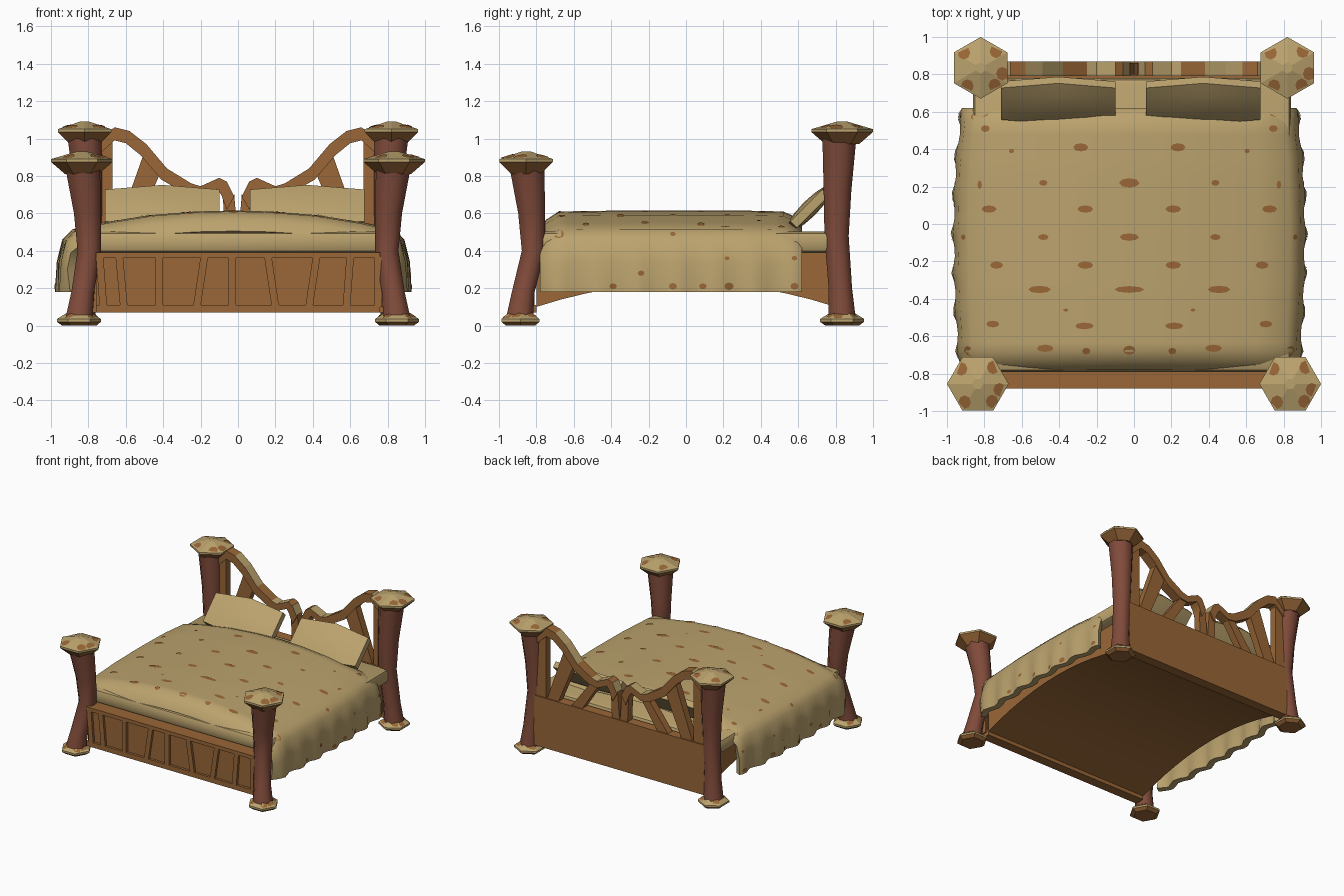
import bpy, bmesh, math
from mathutils import Vector, Matrix
from mathutils.bvhtree import BVHTree

if "Cube" in bpy.data.objects:
    bpy.data.objects.remove(bpy.data.objects["Cube"])


def material(name, rgb):
    m = bpy.data.materials.new(name)
    m.use_nodes = True
    m.diffuse_color = (*rgb, 1)
    m.node_tree.nodes["Principled BSDF"].inputs["Base Color"].default_value = (*rgb, 1)
    return m


CLOTH = material("tan", (0.50, 0.365, 0.155))
WOOD = material("wood brown", (0.32, 0.135, 0.038))
POST = material("red brown", (0.215, 0.07, 0.042))


def finish(name, bm, mats, smooth=None, recalc=True):
    if recalc:
        bmesh.ops.recalc_face_normals(bm, faces=bm.faces[:])
    me = bpy.data.meshes.new(name)
    bm.to_mesh(me)
    bm.free()
    for m in mats:
        me.materials.append(m)
    ob = bpy.data.objects.new(name, me)
    bpy.context.collection.objects.link(ob)
    bpy.ops.object.select_all(action="DESELECT")
    ob.select_set(True)
    bpy.context.view_layer.objects.active = ob
    if smooth:
        bpy.ops.object.shade_smooth_by_angle(angle=math.radians(smooth))
    return ob


def add_prism(bm, outline, axis, a, b):
    """Extrude a 2D outline along x or y between a and b."""
    place = (lambda p, d: (d, p[0], p[1])) if axis == "x" else (lambda p, d: (p[0], d, p[1]))
    lo = [bm.verts.new(place(p, a)) for p in outline]
    hi = [bm.verts.new(place(p, b)) for p in outline]
    faces = [bm.faces.new(lo), bm.faces.new(hi[::-1])]
    n = len(outline)
    for i in range(n):
        faces.append(bm.faces.new((lo[i], lo[(i + 1) % n], hi[(i + 1) % n], hi[i])))
    return faces


def rect(x0, x1, z0, z1):
    return [(x0, z0), (x1, z0), (x1, z1), (x0, z1)]


def loft(bm, rings, sides, turn):
    """Stack polygon rings given as (x, y, z, radius) and cap both ends."""
    loops = []
    for x, y, z, r in rings:
        angs = [turn + math.tau * k / sides for k in range(sides)]
        loops.append([bm.verts.new((x + r * math.cos(t), y + r * math.sin(t), z)) for t in angs])
    for a, b in zip(loops, loops[1:]):
        for k in range(sides):
            n = (k + 1) % sides
            bm.faces.new((a[k], a[n], b[n], b[k]))
    bm.faces.new(loops[0][::-1])
    bm.faces.new(loops[-1])


def spots(name, target, marks, axis):
    """Thin patches laid on the target, each mark (u, v, half width, half height)."""
    tree = BVHTree.FromPolygons([v.co for v in target.data.vertices],
                                [p.vertices for p in target.data.polygons])
    bm = bmesh.new()
    for u, v, w, h, side in marks:
        ring = []
        for k in range(8):
            t = math.tau * k / 8
            p, q = u + w * math.cos(t), v + h * math.sin(t)
            if axis == "z":
                start, ray = Vector((p, q, 3)), Vector((0, 0, -1))
            else:
                start, ray = Vector((3 * side, p, q)), Vector((-side, 0, 0))
            hit = tree.ray_cast(start, ray)[0]
            if hit:
                ring.append(bm.verts.new(hit - ray * 0.004))
        if len(ring) > 2:
            f = bm.faces.new(ring)
            f.normal_update()
            if f.normal.dot(ray) > 0:
                f.normal_flip()
    return finish(name, bm, [WOOD], recalc=False)


# Posts with hexagonal feet and caps
def post(label, s, foot, cap, top, path, turn):
    bm = bmesh.new()
    loft(bm, [(s * x, y, z, r) for x, y, z, r in path], 8, math.pi / 8)
    finish(label + "_post", bm, [POST], 50)
    parts = {
        "_foot": [(*foot, 0, .09), (*foot, .02, .118), (*foot, .035, .118), (*foot, .065, .07)],
        "_cap": [(*cap, top - .12, .09), (*cap, top - .055, .165),
                 (*cap, top - .04, .165), (*cap, top, .03)],
    }
    for part, rings in parts.items():
        bm = bmesh.new()
        loft(bm, [(s * x, y, z, r) for x, y, z, r in rings], 6, turn)
        bmesh.ops.recalc_face_normals(bm, faces=bm.faces[:])
        for f in bm.faces:
            f.material_index = 0 if f.normal.z > -.1 else 1
        ob = finish(label + part, bm, [CLOTH, WOOD])
        cx, cy, r = s * rings[0][0], rings[0][1], rings[1][3] * .73
        marks = []
        for deg in (138, 47, -15, 234, 309):
            t = math.radians(deg)
            marks.append((cx + r * math.cos(t), cy + r * math.sin(t), r * .28, r * .3, 1))
        spots(label + part + "_spots", ob, marks, "z")


for s, side in ((1, "left"), (-1, "right")):
    post("front_" + side, s, (.85, -.885), (.835, -.855), .93,
         [(.85, -.89, .04, .078), (.83, -.87, .18, .066), (.795, -.815, .4, .068),
          (.805, -.825, .6, .078), (.83, -.85, .84, .1)], 0)
    post("back_" + side, s, (.835, .835), (.82, .835), 1.09,
         [(.835, .835, .04, .078), (.82, .825, .2, .068), (.795, .805, .48, .07),
          (.8, .81, .72, .08), (.82, .82, 1.0, .098)], math.pi / 6)

# Bed frame with an arched underside
bm = bmesh.new()
arch = [(.8 - 1.6 * i / 12, .1 + .13 * (1 - abs(1 - i / 6) ** 2)) for i in range(13)]
add_prism(bm, [(-.8, .39), (.8, .39)] + arch, "x", -.76, .76)
finish("bed_frame", bm, [WOOD])

# Footboard: sunken panel, rails and uneven stiles
bm = bmesh.new()
add_prism(bm, rect(-.76, .76, .075, .385), "y", -.86, -.81)
add_prism(bm, rect(-.76, .76, .07, .11), "y", -.88, -.8)
add_prism(bm, rect(-.76, .76, .36, .39), "y", -.88, -.8)
for t, b in ((-.74, -.72), (-.635, -.61), (-.42, -.42), (-.18, -.22), (-.03, -.03),
             (.16, .2), (.42, .38), (.6, .58), (.75, .75)):
    add_prism(bm, [(b - .02, .1), (b + .02, .1), (t + .02, .37), (t - .02, .37)], "y", -.88, -.82)
finish("footboard", bm, [WOOD])

# Headboard: solid base, sweeping top rail and fanned struts
bm = bmesh.new()
add_prism(bm, rect(-.78, .78, .07, .48), "y", .79, .87)
upper = [(.76, .98), (.66, 1.06), (.58, 1.04), (.49, .97), (.38, .84), (.25, .76),
         (.2, .745), (.1, .79), (.06, .77), (.02, .69)]
lower = [(.76, .9), (.66, .99), (.6, .975), (.52, .91), (.41, .78), (.27, .70),
         (.2, .69), (.11, .73), (.09, .7), (.06, .62)]
struts = [((.67, .45), (.78, .45), (.76, .97), (.67, 1.0)),
          ((.57, .45), (.67, .45), (.5, .93), (.41, .83)),
          ((.36, .45), (.46, .45), (.25, .73), (.19, .71)),
          ((.0, .45), (.07, .45), (.08, .68), (.02, .7))]
for s in (1, -1):
    for i in range(len(upper) - 1):
        quad = [upper[i], upper[i + 1], lower[i + 1], lower[i]]
        sides = add_prism(bm, [(s * x, z) for x, z in quad], "y", .79, .87)
        if i % 3 != 1:
            sides[2].material_index = 1
    for strut in struts:
        add_prism(bm, [(s * x, z) for x, z in strut], "y", .8, .86)
finish("headboard", bm, [WOOD, CLOTH])

# Mattress
bm = bmesh.new()
bmesh.ops.create_cube(bm, size=1, matrix=Matrix.Translation((-.01, -.005, .445))
                      @ Matrix.Diagonal((1.7, 1.57, .115, 1)))
bmesh.ops.bevel(bm, geom=bm.edges[:], offset=.035, segments=2, affect="EDGES", profile=.5)
finish("mattress", bm, [CLOTH], 40)

# Blanket draped over both sides with a rippled hem
MID = -.025
half = [(0, .615), (.2, .61), (.45, .59), (.7, .55), (.86, .515), (.915, .46), (.945, .34), (.955, .18)]
section = [(-x, z) for x, z in half[:0:-1]] + half
stations = [(-.78, .11, .95), (-.75, .05, .965), (-.68, .005, .975), (-.35, 0, .995),
            (0, 0, 1), (.3, 0, .99), (.52, .005, .965), (.6, .04, .955), (.62, .08, .95)]
rows = []
for a, b in zip(stations, stations[1:]):
    steps = max(1, round((b[0] - a[0]) / .045))
    rows += [[p + (q - p) * k / steps for p, q in zip(a, b)] for k in range(steps)]
rows.append(stations[-1])
bm = bmesh.new()
grid = []
for y, drop, wide in rows:
    line = []
    for x, z in section:
        hang = {.18: 1, .34: .3}.get(z, 0)
        ripple = .035 * hang * (.5 + .5 * math.sin(y * 30))
        px = MID + x * wide - math.copysign(ripple, x)
        line.append(bm.verts.new((px, y, z - drop * (z - .18) / .435)))
    grid.append(line)
for a, b in zip(grid, grid[1:]):
    for j in range(len(section) - 1):
        bm.faces.new((a[j], a[j + 1], b[j + 1], b[j]))
blanket = finish("blanket", bm, [CLOTH], recalc=False)

# Painted blanket spots, mirrored about its middle
top_marks = [(.26, .41, .04, .022), (.0, .22, .055, .025), (.46, .22, .022, .016),
             (.235, .08, .042, .02), (.75, .08, .04, .02), (.0, -.07, .052, .02),
             (.46, -.07, .028, .016), (.235, -.22, .042, .02), (.71, -.22, .035, .02),
             (.0, -.35, .08, .018), (.48, -.35, .06, .02), (.24, -.545, .05, .018),
             (.73, -.535, .035, .018), (.0, -.675, .033, .025), (.45, -.665, .045, .02),
             (.23, -.68, .022, .018), (.77, .51, .024, .018), (.63, .39, .014, .012),
             (.34, -.46, .014, .008), (.8, .21, .012, .022)]
marks = []
for x, y, w, h in top_marks:
    for s in ((1, -1) if x else (1,)):
        marks.append((MID + s * x, y, w, h, 1))
spots("blanket_top_spots", blanket, marks, "z")
side_marks = [(-.68, .49, .028), (-.07, .49, .015), (.58, .49, .02), (-.24, .28, .018),
              (.22, .36, .013), (.58, .36, .015), (-.39, .21, .02), (-.07, .21, .022),
              (.09, .21, .02), (.23, .21, .025), (.58, .21, .022)]
marks = [(y, z, r, r * .8, s) for y, z, r in side_marks for s in (1, -1)]
spots("blanket_side_spots", blanket, marks, "x")

bpy.context.view_layer.objects.active = blanket
solid = blanket.modifiers.new("thickness", "SOLIDIFY")
solid.thickness = .05
solid.offset = -1
bpy.ops.object.select_all(action="DESELECT")
blanket.select_set(True)
bpy.ops.object.modifier_apply(modifier=solid.name)
bpy.ops.object.shade_smooth_by_angle(angle=math.radians(40))

# Pillows leaning on the headboard
for cx, side in ((.37, "left"), (-.405, "right")):
    bm = bmesh.new()
    bmesh.ops.create_cube(bm, size=2)
    bmesh.ops.subdivide_edges(bm, edges=bm.edges[:], cuts=3, use_grid_fill=True)
    for v in bm.verts:
        u, w, t = v.co
        bulge = .55 + .45 * (1 - u * u) * (1 - w * w)
        v.co = (u * .305, w * (.12 + .035 * (1 - abs(u))), t * .045 * bulge)
    lean = Matrix.Translation((cx, .66, .625)) @ Matrix.Rotation(math.radians(45), 4, "X")
    bmesh.ops.transform(bm, matrix=lean, verts=bm.verts[:])
    finish(side + "_pillow", bm, [CLOTH], 40)
